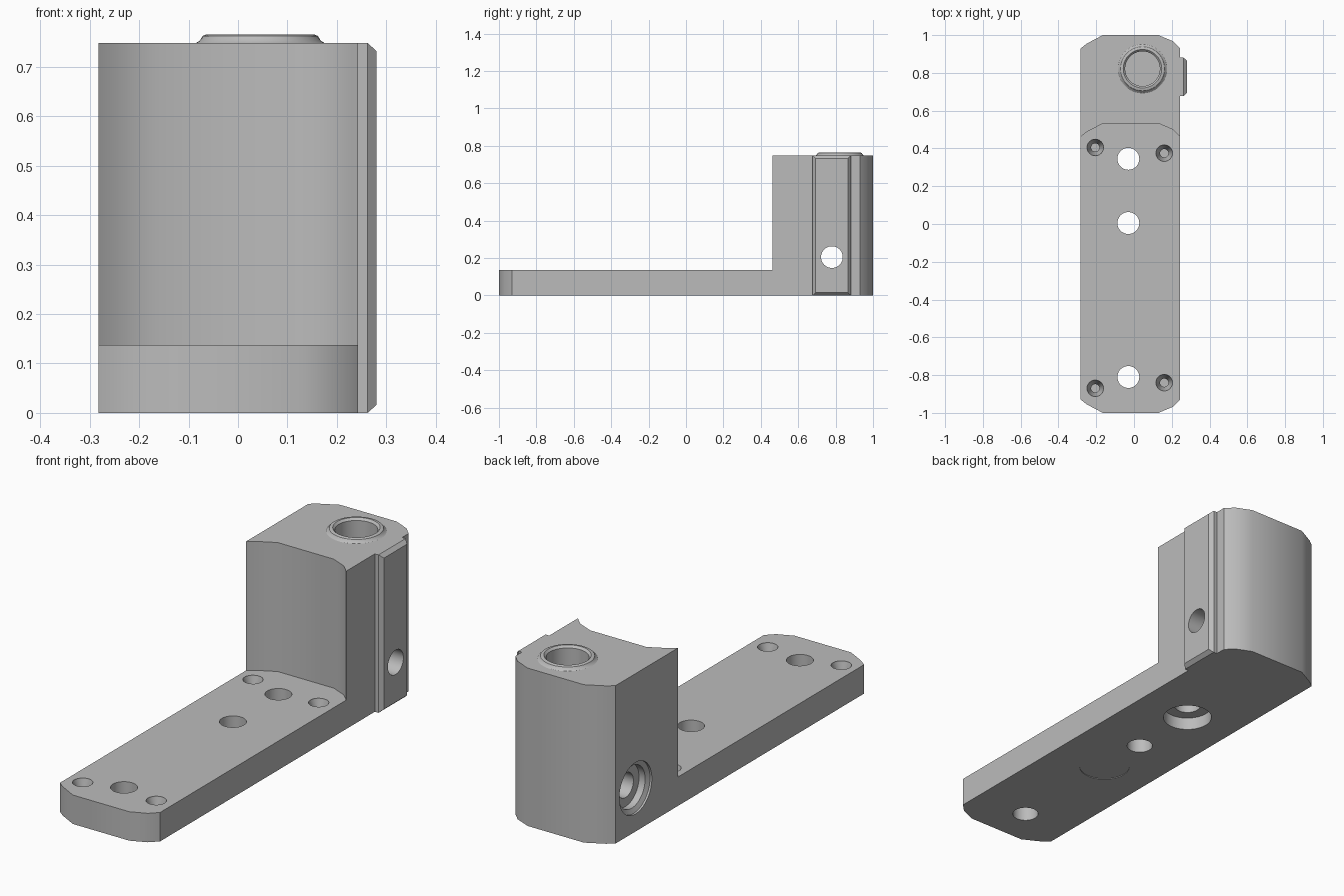
import bpy, bmesh, math
from mathutils import Matrix, Vector

cube = bpy.data.objects.get("Cube")
if cube:
    bpy.data.objects.remove(cube)

metal = bpy.data.materials.new("Plain grey metal")
metal.use_nodes = True
GREY = (0.5, 0.5, 0.5, 1)
metal.diffuse_color = GREY
metal.node_tree.nodes["Principled BSDF"].inputs["Base Color"].default_value = GREY


def finish(name, bm):
    bmesh.ops.recalc_face_normals(bm, faces=bm.faces)
    mesh = bpy.data.meshes.new(name)
    bm.to_mesh(mesh)
    bm.free()
    obj = bpy.data.objects.new(name, mesh)
    bpy.context.collection.objects.link(obj)
    mesh.materials.append(metal)
    return obj


def prism(name, outline, z0, z1):
    bm = bmesh.new()
    face = bm.faces.new([bm.verts.new((x, y, z0)) for x, y in outline])
    top = bmesh.ops.extrude_face_region(bm, geom=[face])["geom"]
    verts = [v for v in top if isinstance(v, bmesh.types.BMVert)]
    bmesh.ops.translate(bm, verts=verts, vec=(0, 0, z1 - z0))
    return finish(name, bm)


def turned(name, profile, place, along_x=False, sides=40):
    """Solid of revolution from (radius, height) steps, closed at both ends."""
    bm = bmesh.new()
    rings = []
    for r, h in profile:
        rings.append([bm.verts.new((r * math.cos(a), r * math.sin(a), h))
                      for a in (math.tau * i / sides for i in range(sides))])
    for low, high in zip(rings, rings[1:]):
        for i in range(sides):
            j = (i + 1) % sides
            bm.faces.new((low[i], low[j], high[j], high[i]))
    bm.faces.new(rings[0])
    bm.faces.new(rings[-1])
    turn = Matrix.Rotation(math.pi / 2, 4, "Y") if along_x else Matrix()
    bm.transform(Matrix.Translation(Vector(place)) @ turn)
    return finish(name, bm)


def combine(target, tool, operation="DIFFERENCE"):
    mod = target.modifiers.new(tool.name, "BOOLEAN")
    mod.operation = operation
    mod.solver = "EXACT"
    mod.object = tool
    tool.hide_render = True
    bpy.context.view_layer.objects.active = target
    bpy.ops.object.modifier_apply(modifier=mod.name)
    bpy.data.objects.remove(tool)


# Rounded end, shared by the plate front, the block back and the block front
ARC = [(-0.282, 0.93), (-0.25, 0.955), (-0.165, 1.0), (0.13, 1.0), (0.205, 0.968), (0.243, 0.93)]
TOP, PLATE = 0.748, 0.137

# Full body, then the space in front of the upright block is removed
body = prism("bracket_body", ARC + [(x, -y) for x, y in reversed(ARC)], 0, TOP)
scoop = [(x, y - 0.468) for x, y in ARC]
combine(body, prism("front_space", [(-0.4, -1.2), (-0.4, 0.46)] + scoop
                    + [(0.4, 0.46), (0.4, -1.2)], PLATE, 1))

# Chamfered pad on the left side of the block
bm = bmesh.new()
rings = []
for x, m in ((0.2, 0), (0.262, 0), (0.28, 0.016)):
    rings.append([bm.verts.new((x, y, z)) for y, z in
                  ((0.677 + m, m), (0.881 - m, m), (0.881 - m, TOP - m), (0.677 + m, TOP - m))])
for a, b in zip(rings, rings[1:]):
    for i in range(4):
        bm.faces.new((a[i], a[(i + 1) % 4], b[(i + 1) % 4], b[i]))
bm.faces.new(rings[0])
bm.faces.new(rings[-1])
combine(body, finish("side_pad", bm), "UNION")

# Raised collar around the blind bore on top
bore = (0.045, 0.822, 0)
combine(body, turned("collar", [(0.13, 0.7), (0.13, TOP), (0.122, 0.753), (0.117, 0.762),
                                (0.11, 0.765)], bore), "UNION")
combine(body, turned("bore", [(0.092, 0.4), (0.092, 0.755), (0.102, 0.765), (0.102, 0.8)], bore))

# Through holes in the plate, the rear one counterbored from below
for y in (-0.81, 0.005, 0.345):
    combine(body, turned("plate_hole", [(0.058, -0.1), (0.058, 0.3)], (-0.03, y, 0)))
combine(body, turned("lower_counterbore", [(0.11, -0.1), (0.11, 0.06)], (-0.03, 0.345, 0)))

# Shallow round seat under the plate
combine(body, turned("round_seat", [(0.114, -0.1), (0.114, 0.003)], (-0.03, -0.246, 0)))

# Tapered blind screw holes
for x, y in ((-0.205, 0.405), (0.16, 0.375), (-0.205, -0.87), (0.16, -0.84)):
    combine(body, turned("screw_hole", [(0.022, 0.05), (0.022, 0.09), (0.044, PLATE - 0.005),
                                        (0.044, 0.25)], (x, y, 0), sides=24))

# Cross hole with a stepped counterbore on the right side
cross = (0, 0.78, 0.205)
combine(body, turned("cross_hole", [(0.058, -0.5), (0.058, 0.5)], cross, True))
combine(body, turned("cross_counterbore", [(0.122, -0.5), (0.122, -0.272), (0.1, -0.262),
                                           (0.1, -0.23)], cross, True))

bpy.ops.object.select_all(action="DESELECT")
body.select_set(True)
bpy.context.view_layer.objects.active = body
bpy.ops.object.shade_smooth_by_angle(angle=math.radians(32))
